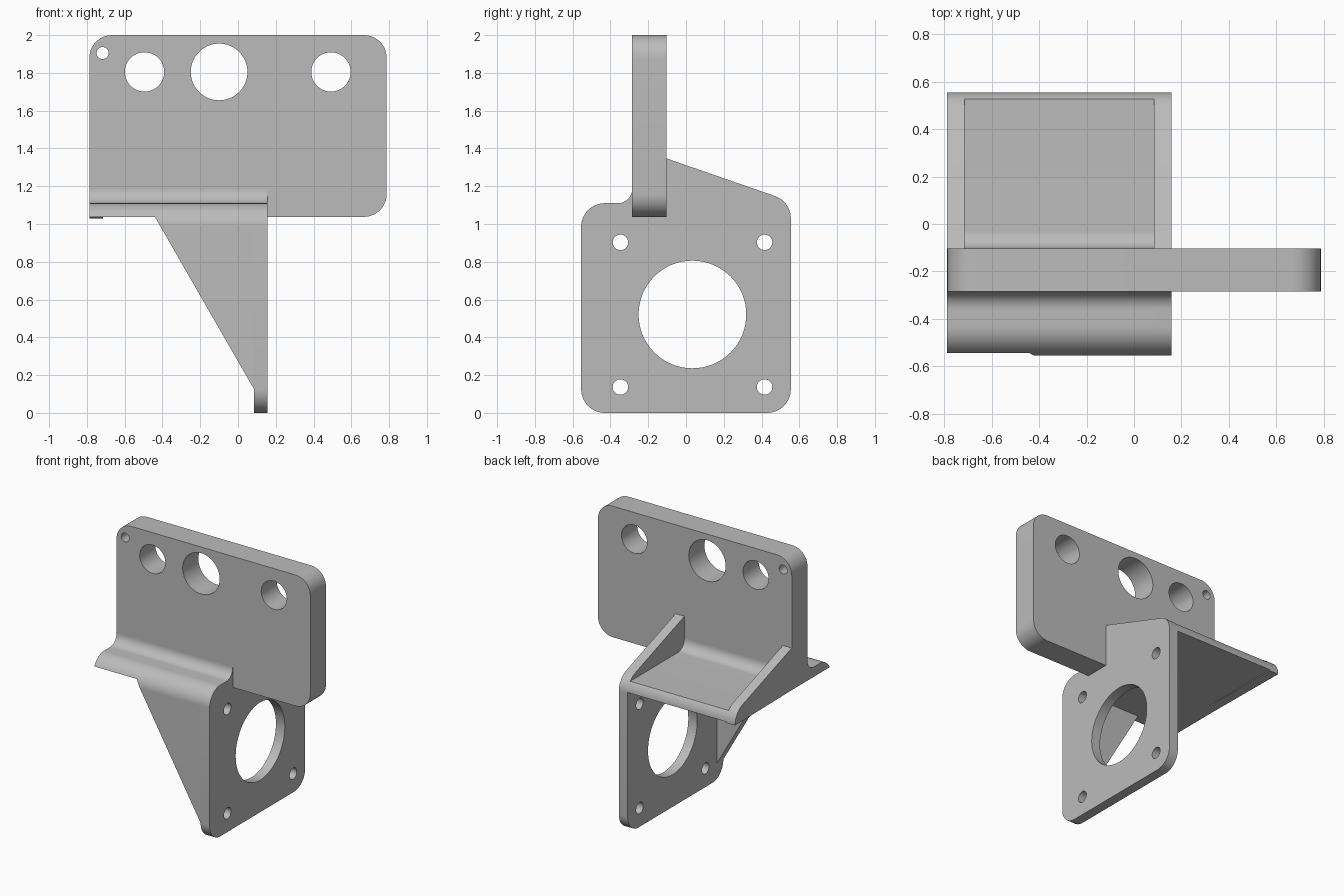
import bpy, bmesh
from math import cos, sin, radians, tau
from mathutils import Vector, Matrix

cube = bpy.data.objects.get("Cube")
if cube:
    bpy.data.objects.remove(cube, do_unlink=True)

grey = bpy.data.materials.new("plain grey")
grey.use_nodes = True
colour = (0.5, 0.5, 0.5, 1)
grey.diffuse_color = colour
grey.node_tree.nodes["Principled BSDF"].inputs["Base Color"].default_value = colour


def arc(cx, cz, r, start, end, steps=12):
    """Points on an arc, angles in degrees."""
    angles = [radians(start + (end - start) * i / steps) for i in range(steps + 1)]
    return [(cx + r * cos(a), cz + r * sin(a)) for a in angles]


def prism(name, profile, axis, low, high):
    """Extrude a closed outline along x (outline in y, z) or y (outline in x, z)."""
    place = (lambda p: (low, *p)) if axis == "x" else (lambda p: (p[0], low, p[1]))
    step = Vector((high - low, 0, 0)) if axis == "x" else Vector((0, high - low, 0))
    bm = bmesh.new()
    face = bm.faces.new([bm.verts.new(place(p)) for p in profile])
    side = bmesh.ops.extrude_face_region(bm, geom=[face])["geom"]
    bmesh.ops.translate(bm, vec=step, verts=[v for v in side if isinstance(v, bmesh.types.BMVert)])
    bmesh.ops.recalc_face_normals(bm, faces=bm.faces)
    mesh = bpy.data.meshes.new(name)
    bm.to_mesh(mesh)
    bm.free()
    mesh.materials.append(grey)
    obj = bpy.data.objects.new(name, mesh)
    bpy.context.collection.objects.link(obj)
    return obj


def drill(obj, holes, axis, low, high):
    """Cut round holes (centre, centre, radius) through a plate."""
    for u, z, r in holes:
        steps = 64 if r > 0.05 else 32
        circle = arc(u, z, r, 0, 360, steps)[:-1]
        cutter = prism("hole_cutter", circle, axis, low - 0.1, high + 0.1)
        mod = obj.modifiers.new("hole", "BOOLEAN")
        mod.operation, mod.solver, mod.object = "DIFFERENCE", "EXACT", cutter
        graph = bpy.context.evaluated_depsgraph_get()
        mesh = bpy.data.meshes.new_from_object(obj.evaluated_get(graph))
        obj.modifiers.clear()
        obj.data = mesh
        bpy.data.objects.remove(cutter, do_unlink=True)


# Shared dimensions
LEFT, RIGHT, WALL = -0.787, 0.157, 0.072
INNER = RIGHT - WALL
FRONT, BACK = -0.285, -0.103          # faces of the upright plate
UNDER, TOP = 1.038, 1.11              # shelf bottom and top
R, C = 0.125, 0.43                    # outer corner radius and centre offset
FILLET = 0.075

# Upright mounting plate, square at its lower right corner
w, r = 0.787, 0.12
outline = ([(-w, UNDER)] + arc(w - r, UNDER + r, r, -90, 0)
           + arc(w - r, 2 - r, r, 0, 90) + arc(r - w, 2 - r, r, 90, 180))
upright = prism("upright_plate", outline, "y", FRONT, BACK)
drill(upright, [(-0.717, 1.905, 0.032), (-0.495, 1.805, 0.104),
                (-0.1, 1.805, 0.15), (0.492, 1.805, 0.104)], "y", FRONT, BACK)

# Outline pieces used by the side plate, ribs and shelf
front_round = arc(-C, TOP - R, R, 90, 180)
front_fillet = arc(FRONT - FILLET, TOP + FILLET, FILLET, 0, -90)
slope = [(BACK, 1.347)] + arc(C, 1.03, R, 70.8, 0)

# Side plate with the large opening and four bolt holes
outline = (front_round + arc(-C, R, R, 180, 270) + arc(C, R, R, 270, 360)
           + slope[::-1] + [(BACK, UNDER), (FRONT, UNDER)] + front_fillet)
side = prism("side_plate", outline, "x", INNER, RIGHT)
bolts = [(y, z, 0.041) for y in (-0.347, 0.416) for z in (0.137, 0.903)]
drill(side, [(0.034, 0.521, 0.285)] + bolts, "x", INNER, RIGHT)

# Sloped rib at the far end of the shelf
rib = prism("end_rib", [(BACK, UNDER)] + slope, "x", LEFT, LEFT + WALL)

# Shelf floor behind the upright plate, rounded at its back edge
back_fillet = arc(BACK + FILLET, TOP + FILLET, FILLET, 180, 270)
floor = prism("shelf_floor", [(BACK, UNDER)] + back_fillet + arc(C, 1.03, R, 39.8, 3.7),
              "x", LEFT + WALL, INNER)

# Ledge in front of the upright plate
ledge_round = arc(-C, TOP - R, R, 90, 154.9)
prism("front_ledge", front_fillet + ledge_round + [(FRONT, UNDER)], "x", LEFT, INNER)

# Triangular brace under the ledge, trimmed along its diagonal
edge = C + R
outline = arc(-C, TOP - R, R, 154.9, 180) + [(-edge, R), (WALL - edge, R), (WALL - edge, UNDER)]
brace = prism("front_brace", outline, "x", -0.5, INNER)
bm = bmesh.new()
bm.from_mesh(brace.data)
cut = bmesh.ops.bisect_plane(bm, geom=bm.verts[:] + bm.edges[:] + bm.faces[:],
                             plane_co=(INNER, 0, R), plane_no=(-0.913, 0, -0.525),
                             clear_outer=True)
rim = [e for e in cut["geom_cut"] if isinstance(e, bmesh.types.BMEdge)]
bmesh.ops.holes_fill(bm, edges=rim)
bmesh.ops.recalc_face_normals(bm, faces=bm.faces)
bm.to_mesh(brace.data)
bm.free()

# Smooth the rounded edges and keep the flat ones crisp
bpy.ops.object.select_all(action="DESELECT")
for obj in bpy.context.scene.objects:
    if obj.type == "MESH":
        obj.select_set(True)
        bpy.context.view_layer.objects.active = obj
bpy.ops.object.shade_smooth_by_angle(angle=radians(30))
